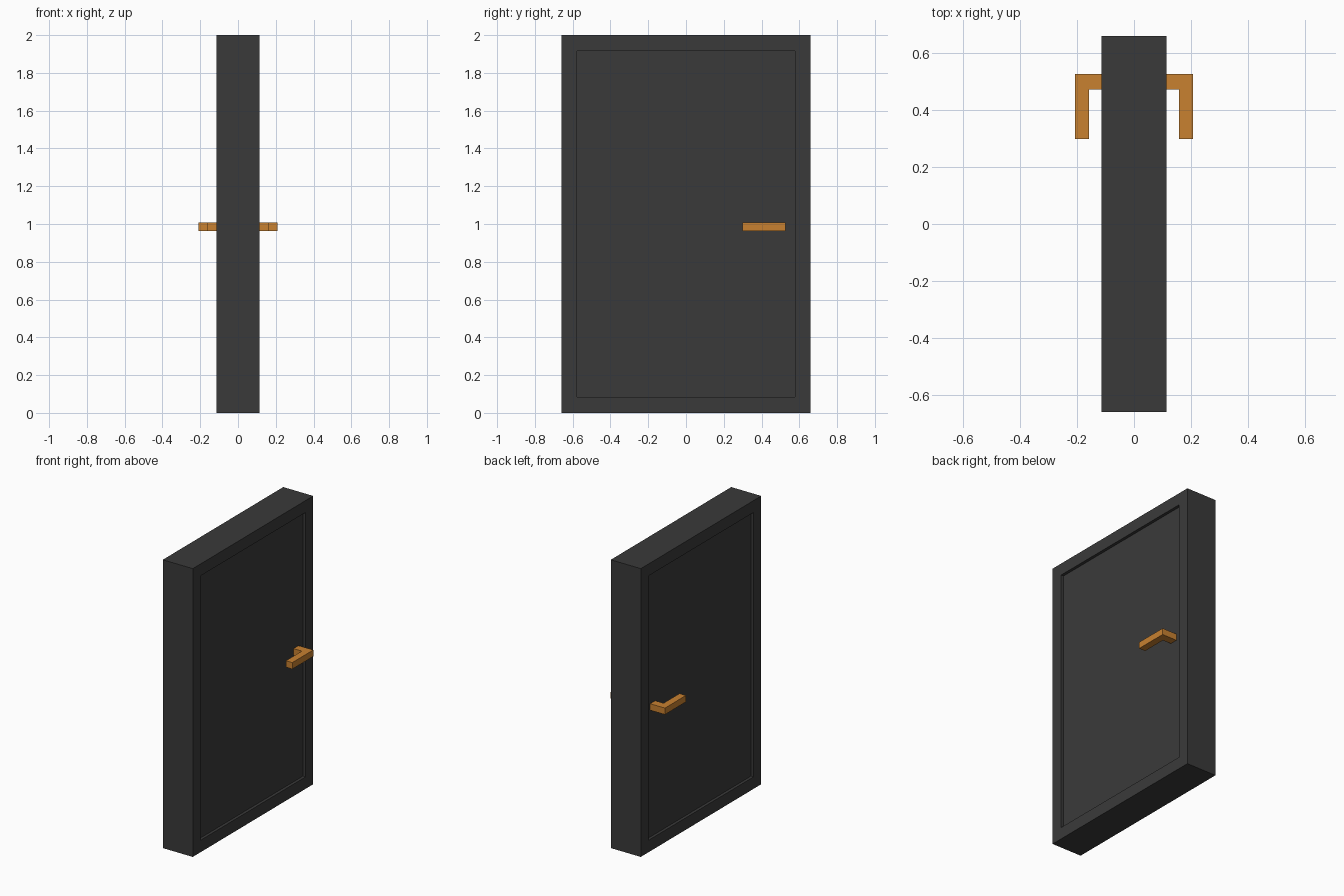
import bpy, bmesh

if "Cube" in bpy.data.objects:
    bpy.data.objects.remove(bpy.data.objects["Cube"])


def material(name, rgb):
    m = bpy.data.materials.new(name)
    m.diffuse_color = (*rgb, 1)
    m.use_nodes = True
    m.node_tree.nodes["Principled BSDF"].inputs["Base Color"].default_value = m.diffuse_color
    return m


def finish(name, bm, mat):
    bmesh.ops.recalc_face_normals(bm, faces=bm.faces)
    mesh = bpy.data.meshes.new(name)
    bm.to_mesh(mesh)
    bm.free()
    mesh.materials.append(mat)
    ob = bpy.data.objects.new(name, mesh)
    bpy.context.collection.objects.link(ob)
    return ob


dark = material("dark_paint", (0.042, 0.042, 0.042))
brass = material("brass", (0.58, 0.22, 0.03))

HALF_T, HALF_W, HEIGHT = 0.115, 0.66, 2.0
BORDER, RECESS = 0.083, 0.02

# Door frame: rectangular ring, outer and inner loops on both faces
bm = bmesh.new()
loops = []
for x, b in ((-HALF_T, 0), (HALF_T, 0), (HALF_T, BORDER), (-HALF_T, BORDER)):
    w = HALF_W - b
    loops.append([bm.verts.new((x, y, z)) for y, z in
                  ((-w, b), (w, b), (w, HEIGHT - b), (-w, HEIGHT - b))])
for k in range(4):
    a, c = loops[k], loops[(k + 1) % 4]
    for i in range(4):
        j = (i + 1) % 4
        bm.faces.new((a[i], a[j], c[j], c[i]))
finish("door_frame", bm, dark)

# Door panel: slab recessed on both sides
bm = bmesh.new()
bmesh.ops.create_cube(bm, size=1)
bmesh.ops.scale(bm, verts=bm.verts, vec=(2 * (HALF_T - RECESS),
                                         2 * (HALF_W - BORDER), HEIGHT - 2 * BORDER))
bmesh.ops.translate(bm, verts=bm.verts, vec=(0, 0, HEIGHT / 2))
finish("door_panel", bm, dark)

# Lever handles: L profile extruded upward, mirrored to the other side
bm = bmesh.new()
x0, x1, x2 = HALF_T - RECESS, 0.159, 0.208
profile = [(x0, 0.473), (x1, 0.473), (x1, 0.298), (x2, 0.298), (x2, 0.528), (x0, 0.528)]
face = bm.faces.new([bm.verts.new((x, y, 0.962)) for x, y in profile])
ext = bmesh.ops.extrude_face_region(bm, geom=[face], use_keep_orig=True)
top = [g for g in ext["geom"] if isinstance(g, bmesh.types.BMVert)]
bmesh.ops.translate(bm, verts=top, vec=(0, 0, 0.045))
handles = finish("lever_handles", bm, brass)
handles.modifiers.new("mirror_sides", "MIRROR").use_axis = (True, False, False)
